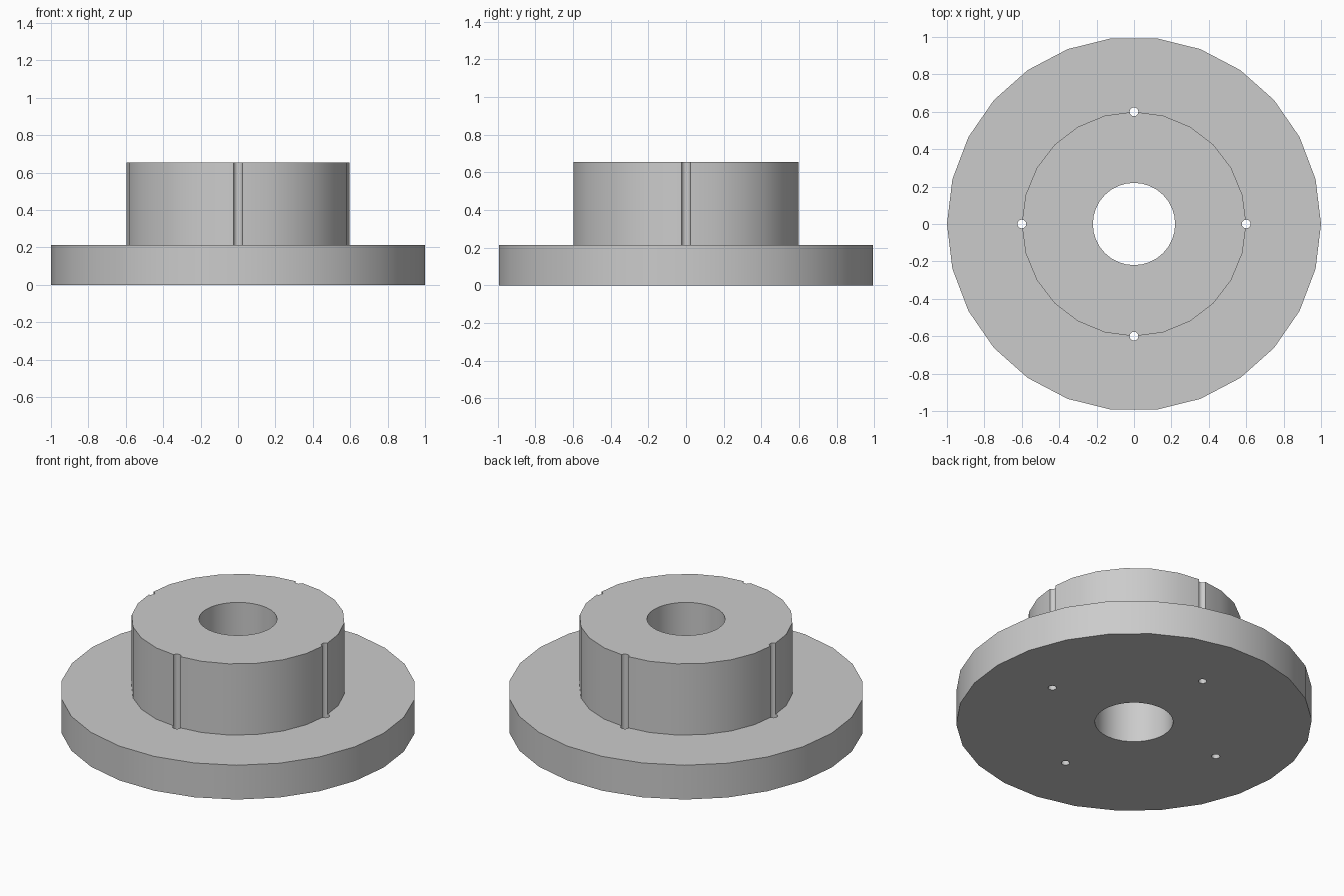
import bpy
import math

cube = bpy.data.objects.get("Cube")
if cube:
    bpy.data.objects.remove(cube, do_unlink=True)

FLANGE_H, TOTAL_H = 0.213, 0.655
HUB_R, BORE_R, PIN_R = 0.6, 0.22, 0.024

grey = bpy.data.materials.new("plain grey")
grey.use_nodes = True
color = (0.6, 0.6, 0.6, 1.0)
grey.diffuse_color = color
grey.node_tree.nodes["Principled BSDF"].inputs["Base Color"].default_value = color


def cylinder(name, radius, sides, bottom, top, x=0.0, y=0.0):
    """Upright cylinder with a corner pointing along +x."""
    bpy.ops.mesh.primitive_cylinder_add(
        vertices=sides, radius=radius, depth=top - bottom,
        location=(x, y, (bottom + top) / 2), rotation=(0, 0, math.pi / 2))
    obj = bpy.context.object
    obj.name = name
    bpy.ops.object.transform_apply(location=True, rotation=True, scale=True)
    obj.data.materials.append(grey)
    return obj


def combine(target, tool, operation):
    """Apply a boolean to the target and discard the tool."""
    tool.hide_render = True
    mod = target.modifiers.new(operation.lower(), "BOOLEAN")
    mod.operation = operation
    mod.solver = "EXACT"
    mod.object = tool
    bpy.context.view_layer.objects.active = target
    bpy.ops.object.modifier_apply(modifier=mod.name)
    bpy.data.objects.remove(tool, do_unlink=True)


# Wide flange with a raised hub
body = cylinder("flanged_hub", 1.0, 26, 0.0, FLANGE_H)
combine(body, cylinder("hub", HUB_R, 24, FLANGE_H / 2, TOTAL_H), "UNION")

# Central bore
combine(body, cylinder("bore_cutter", BORE_R, 32, -0.1, TOTAL_H + 0.1), "DIFFERENCE")

# Four pin holes that also groove the hub wall
for i in range(4):
    a = i * math.pi / 2
    pin = cylinder("pin_cutter", PIN_R, 12, -0.1, TOTAL_H + 0.1,
                   HUB_R * math.cos(a), HUB_R * math.sin(a))
    combine(body, pin, "DIFFERENCE")

# Smooth walls, crisp rims
bpy.ops.object.select_all(action="DESELECT")
body.select_set(True)
bpy.context.view_layer.objects.active = body
bpy.ops.object.shade_smooth_by_angle(angle=math.radians(31))
